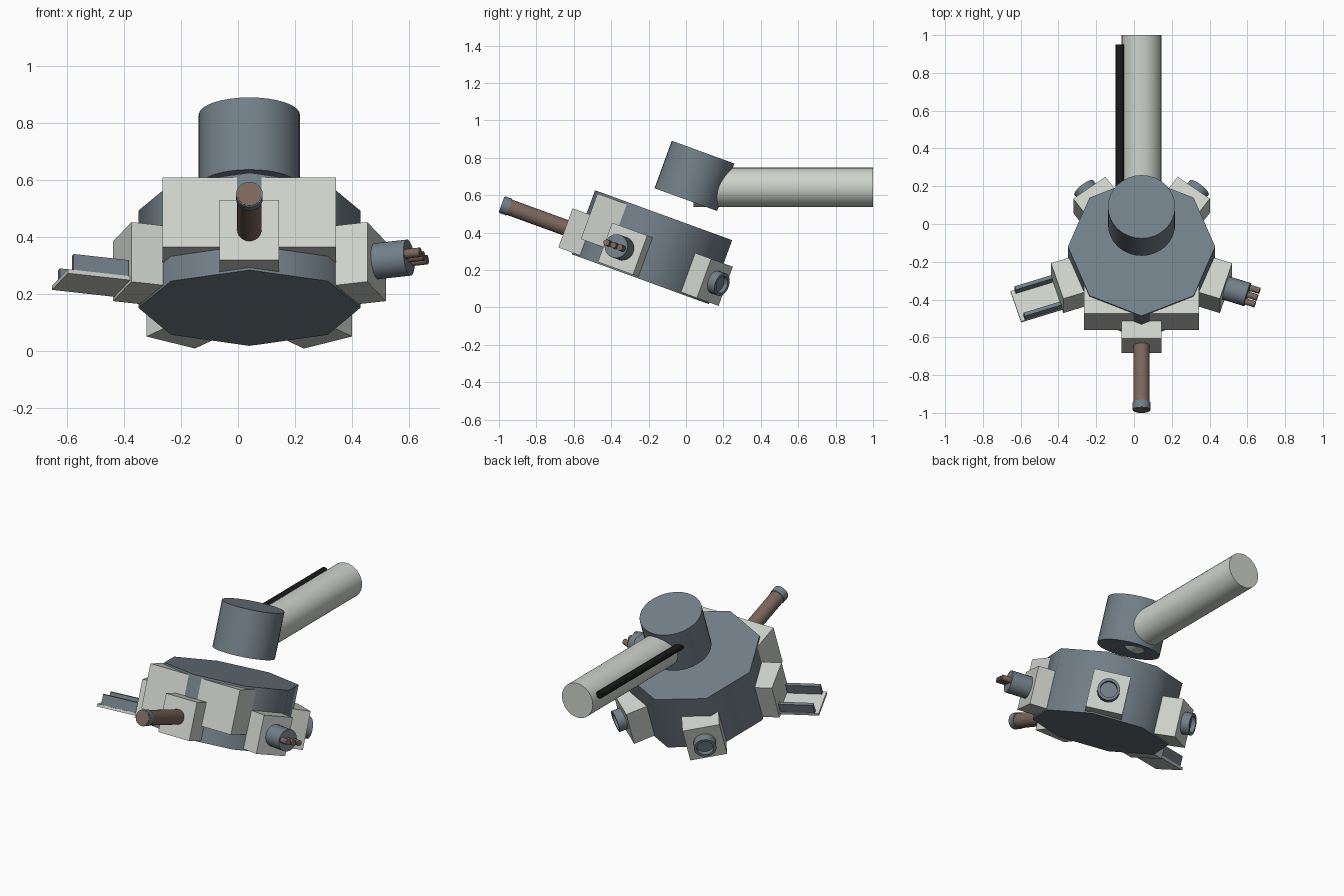
import bpy, bmesh
from math import radians
from mathutils import Matrix, Vector

cube = bpy.data.objects.get("Cube")
if cube:
    bpy.data.objects.remove(cube, do_unlink=True)


def material(name, rgb):
    m = bpy.data.materials.new(name)
    m.use_nodes = True
    m.diffuse_color = (*rgb, 1)
    bsdf = next(n for n in m.node_tree.nodes if n.type == 'BSDF_PRINCIPLED')
    bsdf.inputs["Base Color"].default_value = (*rgb, 1)
    return m


PALE = material("pale_grey", (0.62, 0.65, 0.60))
BLUE = material("blue_grey", (0.17, 0.215, 0.25))
BROWN = material("dull_brown", (0.20, 0.135, 0.11))
BLACK = material("cable_black", (0.01, 0.01, 0.01))

# Tilted frame of the hull, and one outward-facing frame per module (+x is outward)
HULL = Matrix.Translation((0.04, -0.182, 0.322)) @ Matrix.Rotation(radians(-20), 4, 'X')
FRONT, LEFT, BACK_LEFT, BACK_RIGHT, RIGHT = [
    HULL @ Matrix.Rotation(radians(a), 4, 'Z') for a in (-90, -18, 54, 126, 198)]
MOD_Z = -0.06


def finish(name, bm, frame, mat, smooth=None):
    mesh = bpy.data.meshes.new(name)
    bmesh.ops.recalc_face_normals(bm, faces=bm.faces)
    bm.to_mesh(mesh)
    bm.free()
    mesh.materials.append(mat)
    ob = bpy.data.objects.new(name, mesh)
    bpy.context.collection.objects.link(ob)
    ob.matrix_world = frame
    if smooth:
        bpy.ops.object.select_all(action='DESELECT')
        ob.select_set(True)
        bpy.context.view_layer.objects.active = ob
        bpy.ops.object.shade_smooth_by_angle(angle=radians(smooth))
    return ob


def box(name, frame, mat, lo, hi):
    lo, hi = Vector(lo), Vector(hi)
    bm = bmesh.new()
    place = Matrix.Translation((lo + hi) / 2) @ Matrix.Diagonal((*(hi - lo), 1))
    bmesh.ops.create_cube(bm, size=1, matrix=place)
    return finish(name, bm, frame, mat)


def rod(name, frame, mat, start, end, radius, sides=24, smooth=40, recess=0):
    """Cylinder between two points; recess sinks a cup into the end cap."""
    start, end = Vector(start), Vector(end)
    axis = end - start
    turn = Vector((0, 0, 1)).rotation_difference(axis).to_matrix().to_4x4()
    bm = bmesh.new()
    bmesh.ops.create_cone(bm, cap_ends=True, segments=sides, radius1=radius, radius2=radius,
                          depth=axis.length, matrix=Matrix.Translation((start + end) / 2) @ turn)
    if recess:
        cap = max(bm.faces, key=lambda f: f.calc_center_median().dot(axis))
        bmesh.ops.inset_individual(bm, faces=[cap], thickness=radius * 0.25)
        cup = bmesh.ops.extrude_face_region(bm, geom=[cap])["geom"]
        bmesh.ops.translate(bm, vec=-axis.normalized() * recess,
                            verts=[v for v in cup if isinstance(v, bmesh.types.BMVert)])
        bmesh.ops.delete(bm, geom=[cap], context='FACES')
    return finish(name, bm, frame, mat, smooth)


# Hull, floating turret drum and barrel
rod("hull", HULL, BLUE, (0, 0, -0.182), (0, 0, 0.182), 0.39, sides=8, smooth=50)
rod("turret_drum", HULL, BLUE, (0, 0.083, 0.301), (0, 0.083, 0.571), 0.178, sides=32)
WORLD = Matrix.Identity(4)
rod("main_barrel", WORLD, PALE, (0.04, 0.04, 0.642), (0.04, 1, 0.642), 0.105, sides=32)
rod("barrel_cable", WORLD, BLACK, (-0.075, 0.1, 0.688), (-0.075, 0.95, 0.688), 0.022, sides=12)

# Wide front plate block
box("front_block", HULL, PALE, (-0.305, -0.372, -0.089), (0.305, -0.2, 0.17))

# Five equal module housings around the hull
for name, frame in (("front", FRONT), ("left", LEFT), ("back_left", BACK_LEFT),
                    ("back_right", BACK_RIGHT), ("right", RIGHT)):
    box(name + "_housing", frame, PALE, (0.335, -0.105, -0.173), (0.47, 0.105, 0.05))

# Front gun with a muzzle collar
rod("gun_barrel", FRONT, BROWN, (0.46, 0, MOD_Z), (0.834, 0, MOD_Z), 0.043)
rod("gun_muzzle_collar", FRONT, BLUE, (0.79, 0, MOD_Z), (0.831, 0, MOD_Z), 0.047)

# Left connector with three pins
rod("connector_socket", LEFT, BLUE, (0.46, 0, MOD_Z), (0.59, 0, MOD_Z), 0.064)
for i in (-1, 0, 1):
    rod("connector_pin", LEFT, BROWN, (0.58, i * 0.04, MOD_Z), (0.645, i * 0.04, MOD_Z),
        0.017, sides=12)

# Rear lenses
for name, frame in (("left_lens", BACK_LEFT), ("right_lens", BACK_RIGHT)):
    rod(name, frame, BLUE, (0.46, 0, MOD_Z), (0.52, 0, MOD_Z), 0.063, recess=0.025)

# Right tray with two side rails
box("tray_plate", RIGHT, PALE, (0.46, -0.09, -0.162), (0.70, 0.09, -0.147))
for side in (-1, 1):
    y = side * 0.078
    box("tray_rail", RIGHT, BLUE, (0.475, y - 0.01, -0.15), (0.678, y + 0.01, -0.087))
